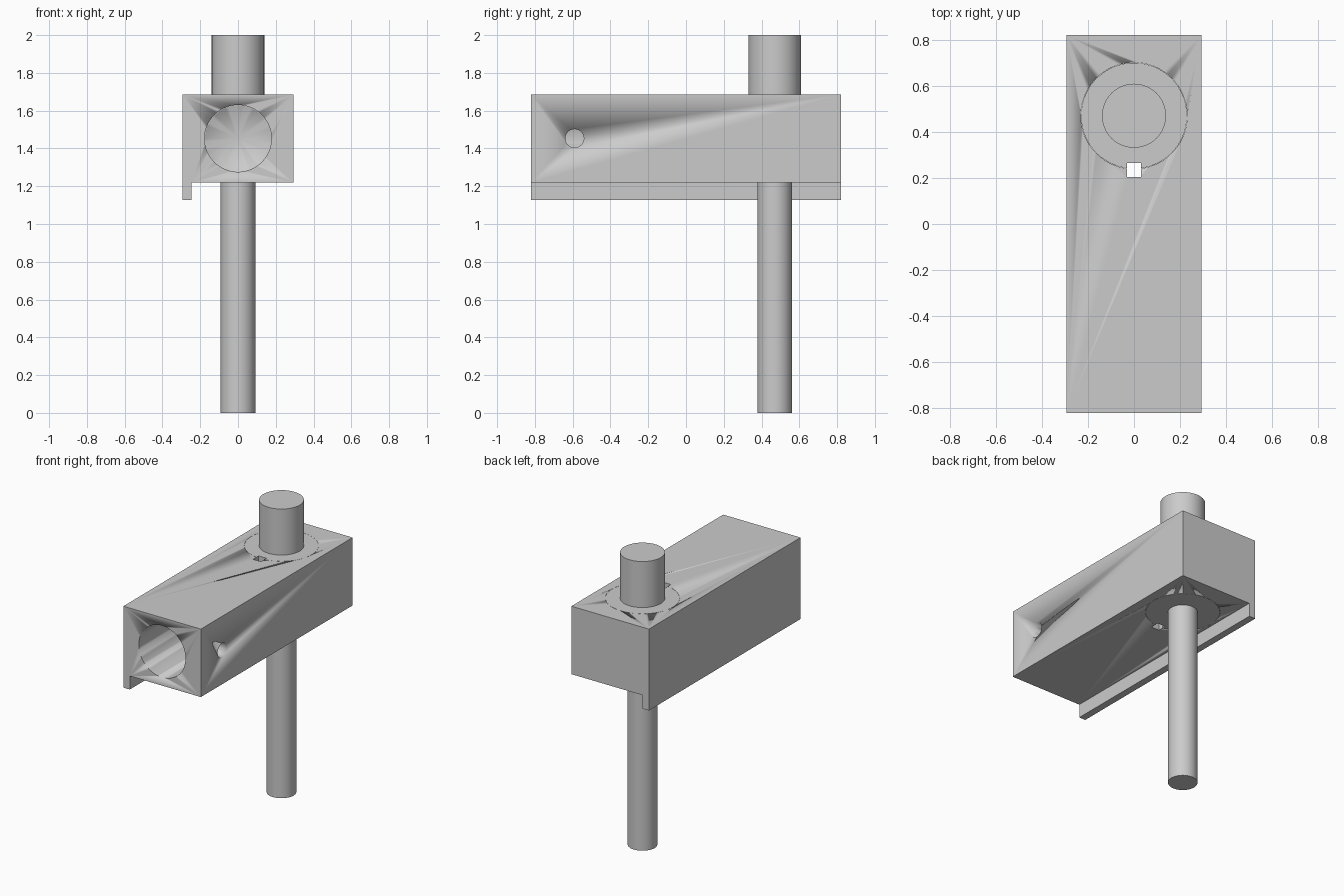
import bpy
import math
from mathutils import Vector

cube = bpy.data.objects.get("Cube")
if cube:
    bpy.data.objects.remove(cube, do_unlink=True)

grey = bpy.data.materials.new("plain grey")
grey.use_nodes = True
grey.diffuse_color = (0.6, 0.6, 0.6, 1)
grey.node_tree.nodes["Principled BSDF"].inputs["Base Color"].default_value = (0.6, 0.6, 0.6, 1)

AXIS_Y = 0.47      # y of the vertical shaft
BORE_Z = 1.453     # height of the bore and side hole
BOTTOM, TOP = 1.22, 1.685


def finish(name):
    obj = bpy.context.object
    obj.name = name
    obj.data.materials.append(grey)
    return obj


def extrude_y(name, profile, y0, y1):
    """Prism with an (x, z) profile running along y."""
    n = len(profile)
    verts = [(x, y, z) for y in (y0, y1) for x, z in profile]
    faces = [list(range(n)), list(range(2 * n - 1, n - 1, -1))]
    faces += [(i, i + n, (i + 1) % n + n, (i + 1) % n) for i in range(n)]
    mesh = bpy.data.meshes.new(name)
    mesh.from_pydata(verts, [], faces)
    obj = bpy.data.objects.new(name, mesh)
    bpy.context.collection.objects.link(obj)
    bpy.context.view_layer.objects.active = obj
    return finish(name)


def rod(name, start, end, r1, r2=None):
    """Round bar, or cone when r2 differs, between two points."""
    a, b = Vector(start), Vector(end)
    bpy.ops.mesh.primitive_cone_add(
        vertices=64, radius1=r1, radius2=r1 if r2 is None else r2,
        depth=(b - a).length, location=(a + b) / 2,
        rotation=(b - a).to_track_quat("Z", "Y").to_euler())
    obj = finish(name)
    bpy.ops.object.shade_smooth_by_angle(angle=math.radians(30))
    return obj


def cut(target, cutters):
    for c in cutters:
        mod = target.modifiers.new("cut " + c.name, "BOOLEAN")
        mod.operation = "DIFFERENCE"
        mod.solver = "EXACT"
        mod.object = c
        c.hide_render = True
        c.hide_set(True)


# Block with the guide lip along its right lower edge
L, R = -0.293, 0.293
block = extrude_y("block", [(L, 1.128), (-0.245, 1.128), (-0.245, BOTTOM),
                            (R, BOTTOM), (R, TOP), (L, TOP)], -0.82, 0.82)

# Rotating drum set flush in the block, with its shaft and knob
drum = rod("drum", (0, AXIS_Y, BOTTOM), (0, AXIS_Y, TOP), 0.23)
rod("shaft", (0, AXIS_Y, 0), (0, AXIS_Y, BOTTOM + 0.01), 0.092)
rod("knob", (0, AXIS_Y, TOP - 0.01), (0, AXIS_Y, 2), 0.139)

# Cutters: drum seat, drilled bore with pointed end, side hole, square slot
seat = rod("drum_seat_cutter", (0, AXIS_Y, 1), (0, AXIS_Y, 1.8), 0.231)
bore = rod("bore_cutter", (0, -0.9, BORE_Z), (0, 0, BORE_Z), 0.177)
tip = rod("bore_tip_cutter", (0, -0.001, BORE_Z), (0, 0.105, BORE_Z), 0.177, 0)
side = rod("side_hole_cutter", (0.1, -0.59, BORE_Z), (0.4, -0.59, BORE_Z), 0.049)
bpy.ops.mesh.primitive_cube_add(size=1, location=(0, 0.235, 1.4))
slot = finish("slot_cutter")
slot.scale = (0.06, 0.06, 1)

cut(block, [seat, bore, tip, side, slot])
cut(drum, [slot])

# Keep the cut block crisp at its edges and smooth inside the holes
bpy.ops.object.select_all(action="DESELECT")
block.select_set(True)
bpy.context.view_layer.objects.active = block
bpy.ops.object.shade_smooth_by_angle(angle=math.radians(30))
